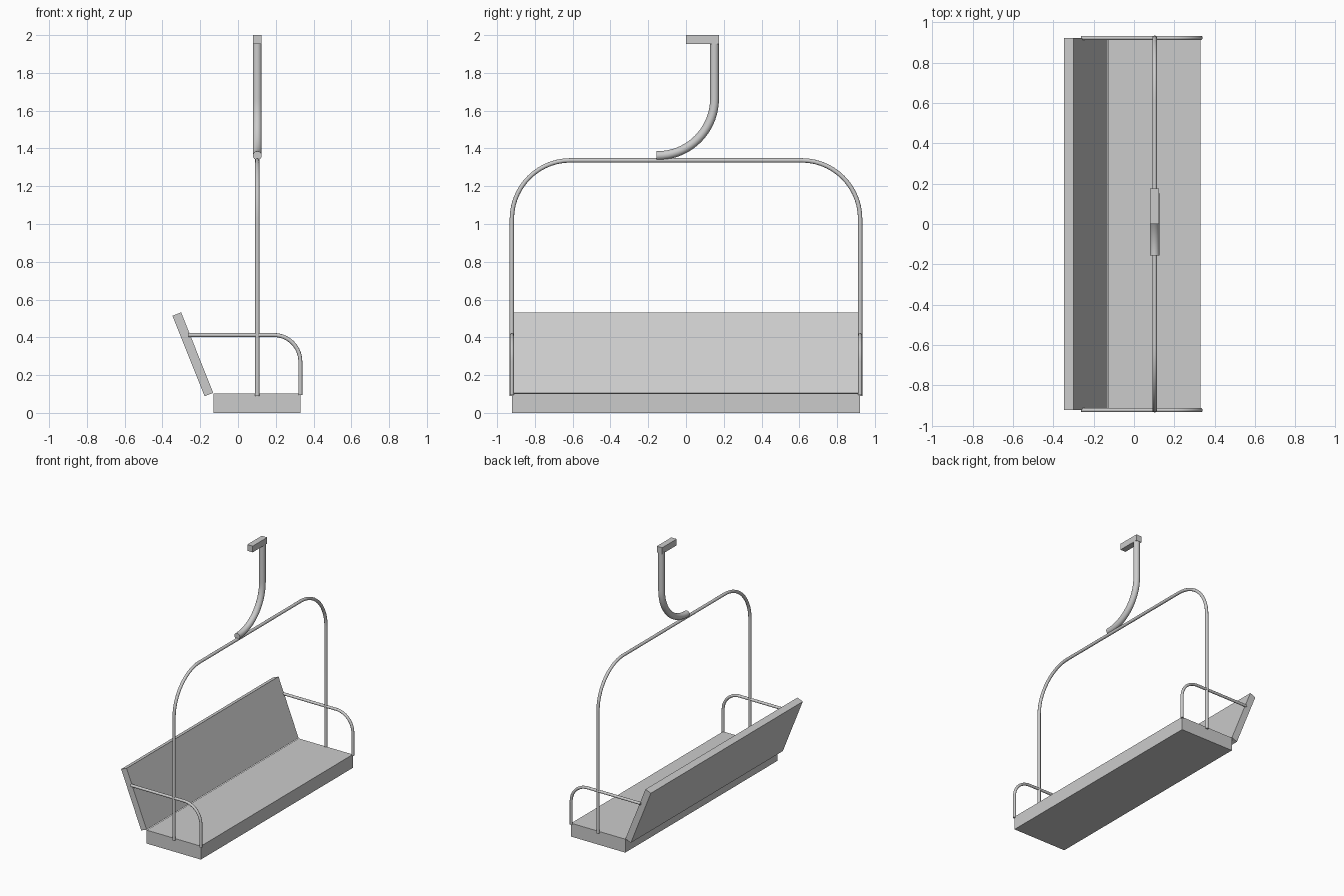
import bpy
import bmesh
from math import sin, cos, pi, radians

if "Cube" in bpy.data.objects:
    bpy.data.objects.remove(bpy.data.objects["Cube"])


def prism(name, profile, y0, y1):
    """Extrude an x-z outline along y."""
    bm = bmesh.new()
    face = bm.faces.new([bm.verts.new((x, y0, z)) for x, z in profile])
    ext = bmesh.ops.extrude_face_region(bm, geom=[face])
    verts = [g for g in ext["geom"] if isinstance(g, bmesh.types.BMVert)]
    bmesh.ops.translate(bm, verts=verts, vec=(0, y1 - y0, 0))
    bmesh.ops.recalc_face_normals(bm, faces=bm.faces)
    mesh = bpy.data.meshes.new(name)
    bm.to_mesh(mesh)
    bm.free()
    ob = bpy.data.objects.new(name, mesh)
    bpy.context.collection.objects.link(ob)
    return ob


def box_profile(x0, x1, z0, z1):
    return [(x0, z0), (x1, z0), (x1, z1), (x0, z1)]


def arc(cu, cz, r, a0, a1, n=14):
    """Points of an arc in a vertical plane, angles in degrees."""
    return [(cu + r * cos(radians(a0 + (a1 - a0) * i / n)),
             cz + r * sin(radians(a0 + (a1 - a0) * i / n))) for i in range(n + 1)]


def tube(name, pts, radius):
    """Capped round tube along a path, turned into a smooth mesh."""
    cu = bpy.data.curves.new(name, 'CURVE')
    cu.dimensions = '3D'
    cu.bevel_depth = radius
    cu.bevel_resolution = 6
    cu.use_fill_caps = True
    sp = cu.splines.new('POLY')
    sp.points.add(len(pts) - 1)
    for p, co in zip(sp.points, pts):
        p.co = (*co, 1)
    ob = bpy.data.objects.new(name, cu)
    bpy.context.collection.objects.link(ob)
    bpy.ops.object.select_all(action='DESELECT')
    ob.select_set(True)
    bpy.context.view_layer.objects.active = ob
    bpy.ops.object.convert(target='MESH')
    bpy.ops.object.shade_smooth_by_angle(angle=radians(40))
    return bpy.context.object


CX = 0.102   # plane of the frame and hanger
W = 0.922    # half width of the bench

# Bench
prism("seat", box_profile(-0.13, 0.33, 0, 0.103), -W, W)
prism("backrest", [(-0.177, 0.088), (-0.131, 0.106), (-0.301, 0.532), (-0.347, 0.514)], -W, W)

# Arched frame over the bench
path = [(W, 0.09)] + arc(W - 0.31, 1.027, 0.31, 0, 90) + arc(-W + 0.31, 1.027, 0.31, 90, 180) + [(-W, 0.09)]
tube("arch_frame", [(CX, y, z) for y, z in path], 0.0115)

# Armrests at both ends
for side, s in (("left", -1), ("right", 1)):
    path = [(-0.262, 0.412)] + arc(0.19, 0.272, 0.14, 90, 0) + [(0.33, 0.095)]
    tube("armrest_" + side, [(x, s * W, z) for x, z in path], 0.0105)

# Hooked hanger and cable grip
path = arc(-0.15, 1.663, 0.301, 270, 360, 18) + [(0.151, 1.96)]
path.insert(0, (-0.157, 1.362))
tube("hanger", [(CX, y, z) for y, z in path], 0.0235)
prism("cable_grip", box_profile(CX - 0.023, CX + 0.023, 1.952, 2.0), 0, 0.176)
